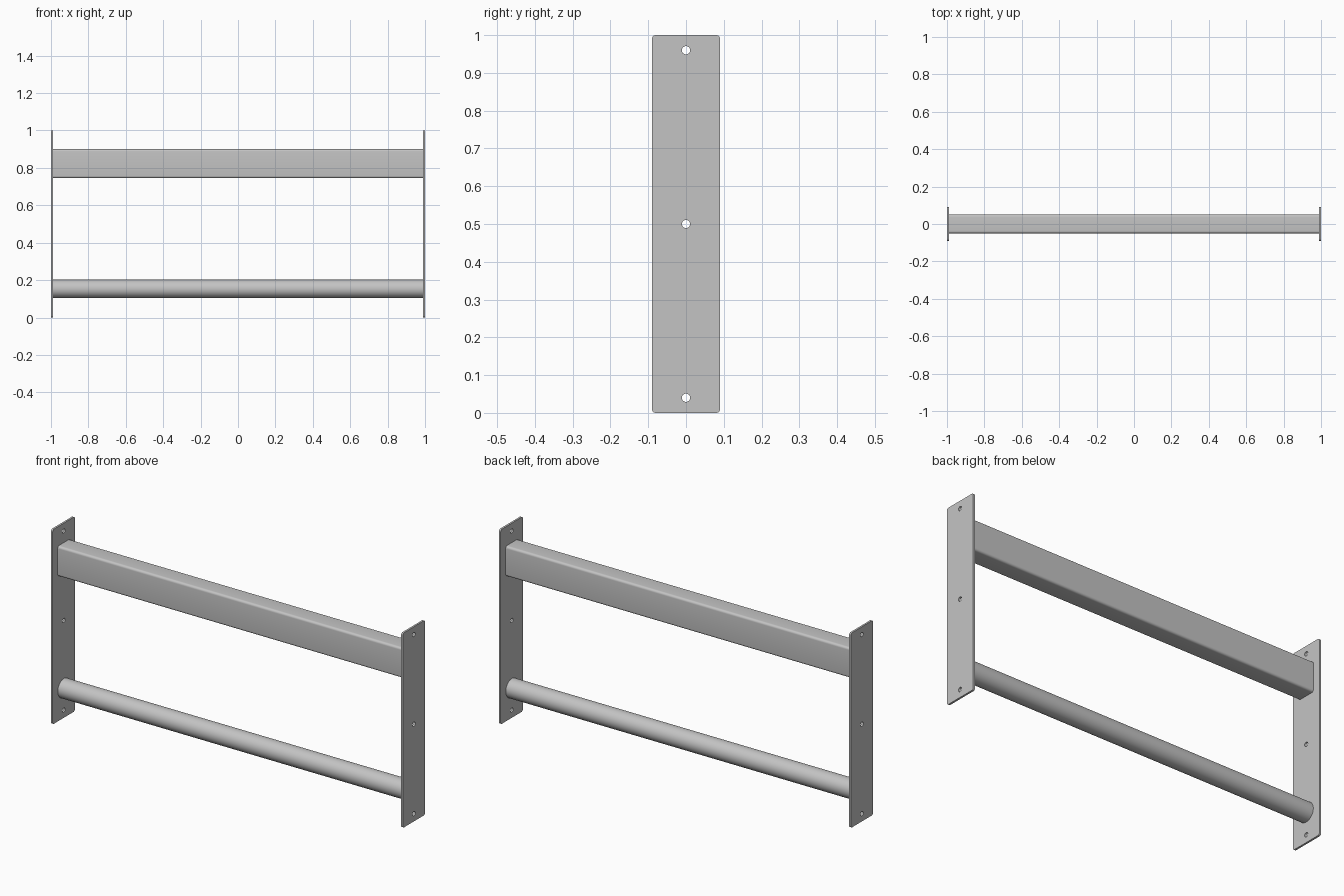
import bpy, bmesh
from math import sin, cos, pi, radians
from mathutils import Matrix

cube = bpy.data.objects.get("Cube")
if cube:
    bpy.data.objects.remove(cube, do_unlink=True)

HALF = 1.0          # half overall length
THICK = 0.01        # end plate thickness
INNER = HALF - THICK

steel = bpy.data.materials.new("grey_steel")
steel.use_nodes = True
steel.diffuse_color = (0.55, 0.55, 0.55, 1)
steel.node_tree.nodes["Principled BSDF"].inputs["Base Color"].default_value = (0.55, 0.55, 0.55, 1)


def circle(y, z, r, n):
    return [(y + r * cos(2 * pi * i / n), z + r * sin(2 * pi * i / n)) for i in range(n)]


def rounded_rect(z0, z1, half_w, r, steps=6):
    """Outline in the y-z plane with rounded corners."""
    corners = [(half_w - r, z1 - r), (r - half_w, z1 - r),
               (r - half_w, z0 + r), (half_w - r, z0 + r)]
    pts = []
    for k, (cy, cz) in enumerate(corners):
        for i in range(steps + 1):
            a = pi / 2 * (k + i / steps)
            pts.append((cy + r * cos(a), cz + r * sin(a)))
    return pts


def extrude_x(name, outline, x0, x1, holes=()):
    """Extrude a y-z outline, with optional holes, from x0 to x1."""
    bm = bmesh.new()
    edges = []
    for loop in (outline, *holes):
        vs = [bm.verts.new((x0, y, z)) for y, z in loop]
        edges += [bm.edges.new((v, vs[i - 1])) for i, v in enumerate(vs)]
    if holes:
        bmesh.ops.triangle_fill(bm, edges=edges, use_beauty=True, normal=(1, 0, 0))
    else:
        bm.faces.new(vs)
    ext = bmesh.ops.extrude_face_region(bm, geom=bm.faces[:])
    moved = [g for g in ext["geom"] if isinstance(g, bmesh.types.BMVert)]
    bmesh.ops.transform(bm, matrix=Matrix.Translation((x1 - x0, 0, 0)), verts=moved)
    bmesh.ops.recalc_face_normals(bm, faces=bm.faces[:])
    mesh = bpy.data.meshes.new(name)
    bm.to_mesh(mesh)
    bm.free()
    mesh.materials.append(steel)
    obj = bpy.data.objects.new(name, mesh)
    bpy.context.collection.objects.link(obj)
    bpy.ops.object.select_all(action='DESELECT')
    obj.select_set(True)
    bpy.context.view_layer.objects.active = obj
    bpy.ops.object.shade_smooth_by_angle(angle=radians(30))
    return obj


# End plates with three bolt holes each
bolt_holes = [circle(0, z, 0.011, 24) for z in (0.04, 0.5, 0.96)]
plate = rounded_rect(0, 1, 0.09, 0.01)
extrude_x("left_plate", plate, INNER, HALF, bolt_holes)
extrude_x("right_plate", plate, -HALF, -INNER, bolt_holes)

# Rectangular upper beam with rounded edges
extrude_x("upper_beam", rounded_rect(0.745, 0.9, 0.05, 0.012), -INNER, INNER)

# Round lower bar
extrude_x("lower_bar", circle(0, 0.153, 0.049, 64), -INNER, INNER)
